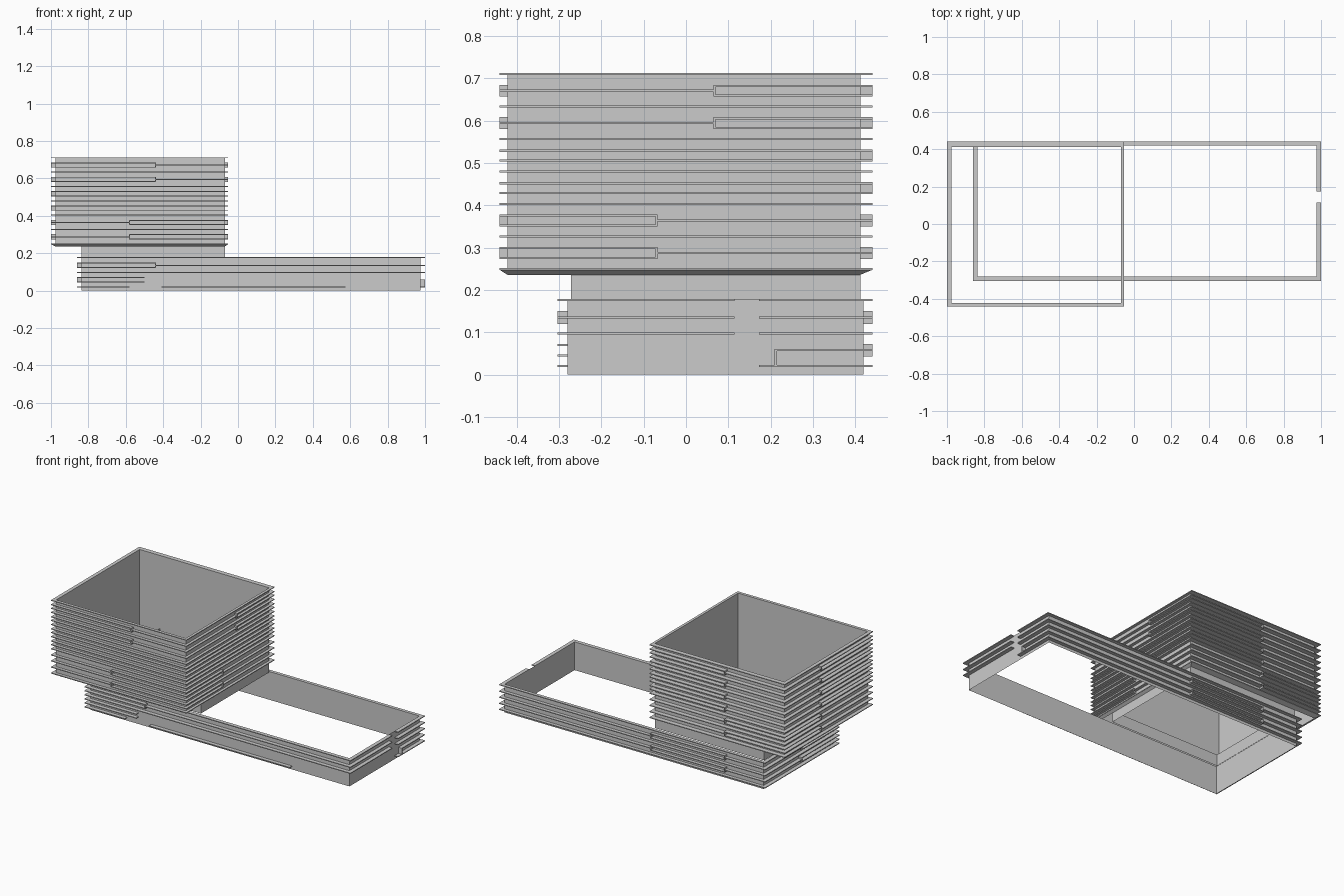
import bpy, bmesh

if "Cube" in bpy.data.objects:
    bpy.data.objects.remove(bpy.data.objects["Cube"])

T = 0.005  # fin thickness

# Footprints: x0, x1, y0, y1 of the wall and of the outer fin edge
TOWER_WALL, TOWER_FIN = (-0.977, -0.07, -0.422, 0.412), (-1.0, -0.053, -0.441, 0.441)
BASE_WALL, BASE_FIN = (-0.838, 0.976, -0.28, 0.42), (-0.862, 1.0, -0.304, 0.441)


def finish(name, bm):
    me = bpy.data.meshes.new(name)
    bm.to_mesh(me)
    bm.free()
    ob = bpy.data.objects.new(name, me)
    bpy.context.collection.objects.link(ob)


def shell(name, low, high, z0, z1):
    """Open four-sided skin from one rectangle to another."""
    bm = bmesh.new()
    rings = []
    for (x0, x1, y0, y1), z in ((low, z0), (high, z1)):
        rings.append([bm.verts.new((x, y, z)) for x, y in
                      ((x0, y0), (x1, y0), (x1, y1), (x0, y1))])
    a, b = rings
    for i in range(4):
        j = (i + 1) % 4
        bm.faces.new((a[i], a[j], b[j], b[i]))
    finish(name, bm)


def box(bm, x0, x1, y0, y1, z0, z1):
    v = [bm.verts.new((x, y, z)) for z in (z0, z1)
         for x, y in ((x0, y0), (x1, y0), (x1, y1), (x0, y1))]
    for f in ((3, 2, 1, 0), (4, 5, 6, 7), (0, 1, 5, 4), (1, 2, 6, 5), (2, 3, 7, 6), (3, 0, 4, 7)):
        bm.faces.new([v[i] for i in f])


class Fins:
    """Collects fins around one volume."""
    def __init__(self, wall, outer):
        self.w, self.o, self.bm = wall, outer, bmesh.new()

    def bar(self, side, a, b, z0, z1):
        w, o = self.w, self.o
        if side in ("front", "back"):
            a, b = max(a, o[0]), min(b, o[1])
            y = (o[2], w[2]) if side == "front" else (w[3], o[3])
            box(self.bm, a, b, *y, z0, z1)
        else:
            a, b = max(a, w[2]), min(b, w[3])
            x = (o[0], w[0]) if side == "left" else (w[1], o[1])
            box(self.bm, *x, a, b, z0, z1)

    def fin(self, side, z, a=-9, b=9):
        self.bar(side, a, b, z - T / 2, z + T / 2)

    def ring(self, z):
        for s in ("front", "back", "left", "right"):
            self.fin(s, z)

    def pair(self, side, z, h, a=-9, b=9):
        self.fin(side, z - h, a, b)
        self.fin(side, z + h, a, b)

    def link(self, side, z0, z1, p):
        self.bar(side, p - T / 2, p + T / 2, z0 - T / 2, z1 + T / 2)

    def split(self, side, z, h, p, pair_low):
        """Single fin forking into a pair at p."""
        lo, hi = (-9, p), (p, 9)
        self.pair(side, z, h, *(lo if pair_low else hi))
        self.fin(side, z, *(hi if pair_low else lo))
        self.link(side, z - h, z + h, p)


# Walls
shell("podium_walls", BASE_WALL, BASE_WALL, 0, 0.178)
NECK = (-0.836, -0.07, -0.272, 0.412)
shell("neck_walls", NECK, NECK, 0.178, 0.25)
shell("tower_walls", TOWER_WALL, TOWER_WALL, 0.236, 0.712)
shell("tower_bottom_chamfer", TOWER_WALL, TOWER_FIN, 0.236, 0.248)

# Tower fins: full rings with forking fins between them
t = Fins(TOWER_WALL, TOWER_FIN)
STEP, H = 0.0767, 0.0115
for k in range(7):
    t.ring(0.25 + STEP * k)
for k in range(6):
    z = 0.2875 + STEP * k
    low = k < 2
    if low:
        t.split("front", z, H, -0.58, False)
        t.split("right", z, H, -0.07, True)
    elif k < 4:
        t.pair("front", z, H)
        t.pair("right", z, H)
    else:
        t.split("front", z, H, -0.44, True)
        t.split("right", z, H, 0.067, False)
    t.split("back", z, H, -0.577, low)
    t.split("left", z, H, 0.07, not low)
finish("tower_fins", t.bm)

# Podium fins
p = Fins(BASE_WALL, BASE_FIN)
for z in (0.097, 0.176):
    for s in ("front", "back", "left"):
        p.fin(s, z)
for z in (0.097, 0.135, 0.176):  # right side is broken by a gap
    p.fin("right", z, b=0.115)
    p.fin("right", z, a=0.173)
p.split("front", 0.135, 0.0125, -0.44, True)
p.pair("front", 0.058, 0.0125, b=-0.5)
p.fin("front", 0.02, b=-0.58)
p.fin("front", 0.02, -0.41, 0.575)
for z in (0.135, 0.058):
    p.split("left", z, 0.0125, 0.07, True)
    p.fin("back", z, b=-0.577)
    p.pair("back", z, 0.0125, -0.577, -0.06)
    p.fin("back", z, a=-0.06)
    for x in (-0.577, -0.06):
        p.link("back", z - 0.0125, z + 0.0125, x)
p.fin("back", 0.02)
p.fin("left", 0.02)

# Entrance fin on the right side
p.fin("right", 0.02, a=0.173)
p.fin("right", 0.058, a=0.21)
p.link("right", 0.02, 0.058, 0.212)
finish("podium_fins", p.bm)
